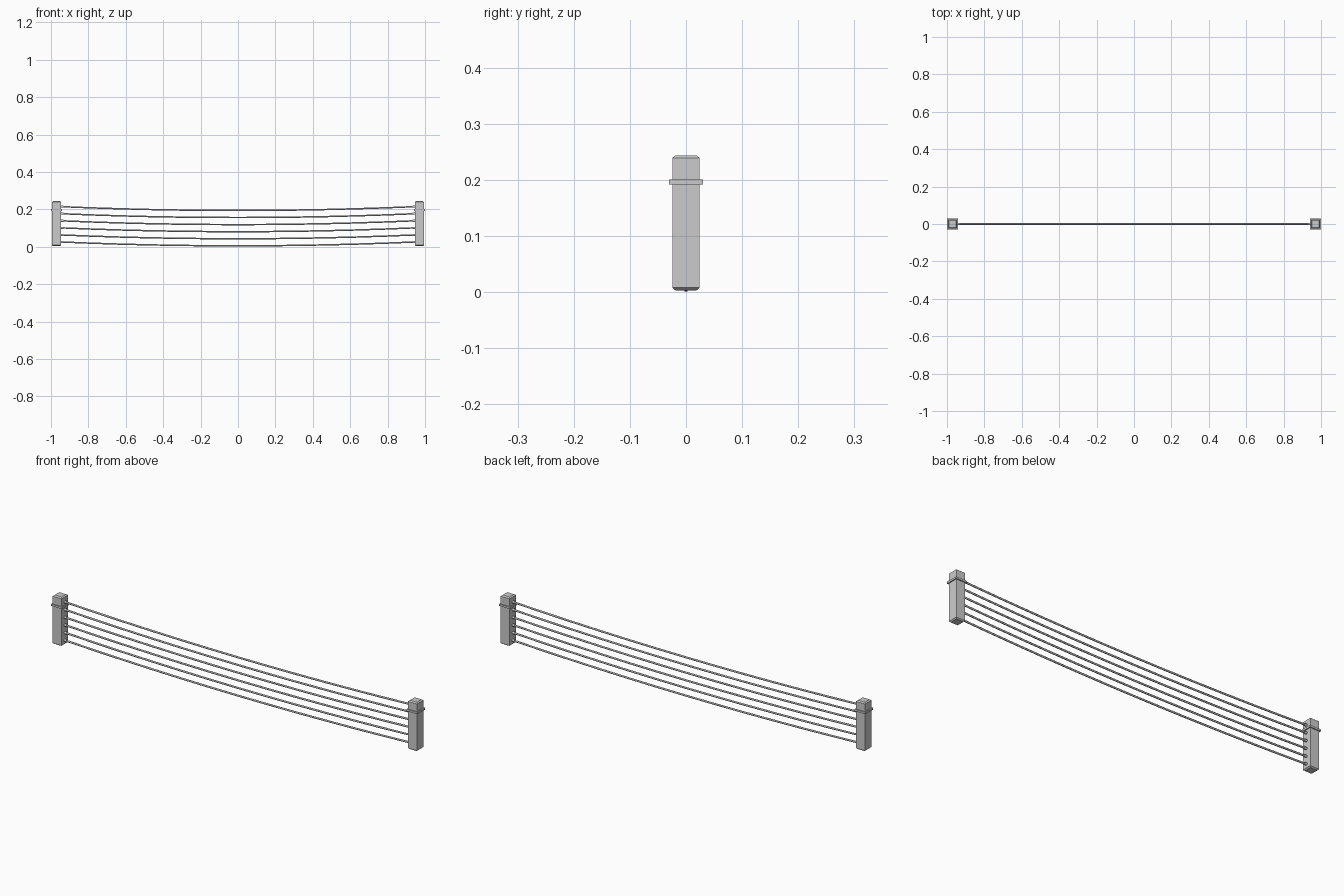
import bpy, bmesh
from mathutils import Vector

if "Cube" in bpy.data.objects:
    bpy.data.objects.remove(bpy.data.objects["Cube"])

POST_X, HALF = 0.970, 0.0245
WIRES, SPACING, LOW_Z, SAG = 6, 0.0378, 0.0255, 0.0205


def mesh_object(name, bm):
    mesh = bpy.data.meshes.new(name)
    bmesh.ops.recalc_face_normals(bm, faces=bm.faces)
    bm.to_mesh(mesh)
    bm.free()
    obj = bpy.data.objects.new(name, mesh)
    bpy.context.collection.objects.link(obj)
    return obj


def stacked_square(name, x, levels):
    """Square column through (half width, z) levels."""
    bm = bmesh.new()
    rings = [[bm.verts.new((x + sx * h, sy * h, z))
              for sx, sy in ((-1, -1), (1, -1), (1, 1), (-1, 1))] for h, z in levels]
    for a, b in zip(rings, rings[1:]):
        for i in range(4):
            j = (i + 1) % 4
            bm.faces.new((a[i], a[j], b[j], b[i]))
    bm.faces.new(rings[0][::-1])
    bm.faces.new(rings[-1])
    return mesh_object(name, bm)


def tube(name, points, radius):
    """Low-poly rod following points."""
    curve = bpy.data.curves.new(name, 'CURVE')
    curve.dimensions = '3D'
    curve.bevel_depth = radius
    curve.bevel_resolution = 1
    curve.use_fill_caps = True
    spline = curve.splines.new('POLY')
    spline.points.add(len(points) - 1)
    for p, co in zip(spline.points, points):
        p.co = (*co, 1)
        
    obj = bpy.data.objects.new(name, curve)
    bpy.context.collection.objects.link(obj)
    return obj


# Chamfered end posts with a thin band near the top
for side, s in (("left", -1), ("right", 1)):
    x = s * POST_X
    stacked_square(f"{side}_post", x, [(HALF - 0.006, 0.003), (HALF, 0.008),
                                       (HALF, 0.239), (HALF - 0.006, 0.244)])
    stacked_square(f"{side}_band", x, [(0.030, 0.192), (0.030, 0.201)])

# Sagging wires between the posts, with a small collar at each end
SEGMENTS = 12
END = POST_X - HALF + 0.003
for w in range(WIRES):
    z = LOW_Z + w * SPACING
    path = []
    for i in range(SEGMENTS + 1):
        t = 2 * i / SEGMENTS - 1
        path.append(Vector((t * END, 0, z - SAG * (1 - t * t))))
    tube(f"wire_{w + 1}", path, 0.0045)
    for side, s in (("left", -1), ("right", 1)):
        tube(f"{side}_collar_{w + 1}",
             [(s * END, 0, z), (s * (END - 0.016), 0, z)], 0.0065)
